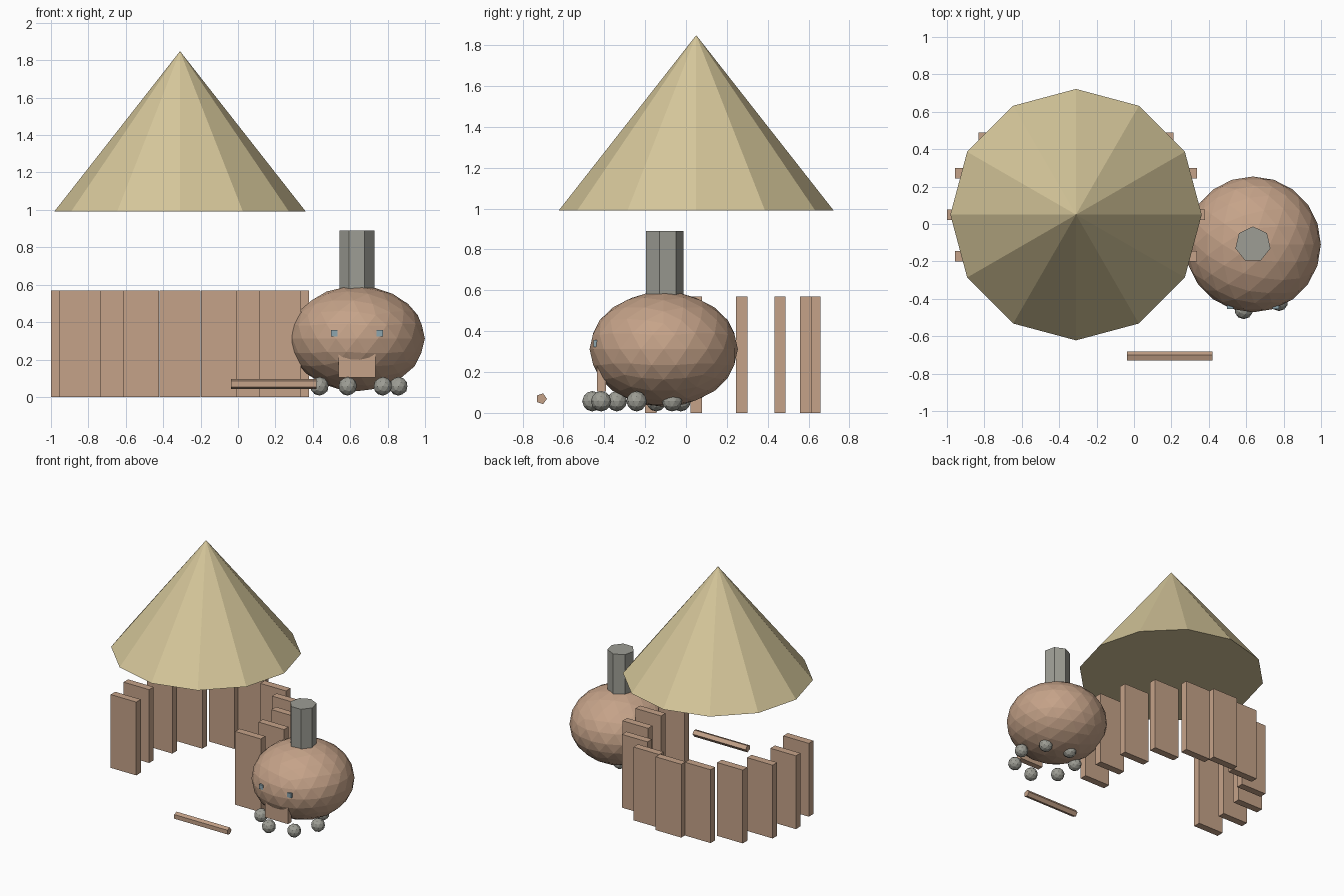
import bpy
from math import sin, cos, pi, radians

cube = bpy.data.objects.get("Cube")
if cube:
    bpy.data.objects.remove(cube, do_unlink=True)


def material(name, rgb):
    mat = bpy.data.materials.new(name)
    mat.use_nodes = True
    color = (*rgb, 1)
    mat.diffuse_color = color
    bsdf = next(n for n in mat.node_tree.nodes if n.type == 'BSDF_PRINCIPLED')
    bsdf.inputs["Base Color"].default_value = color
    return mat


clay = material("warm_clay", (0.56, 0.365, 0.25))
straw = material("straw", (0.67, 0.57, 0.325))
stone = material("grey_stone", (0.34, 0.34, 0.30))
glass = material("blue_grey_glass", (0.27, 0.38, 0.43))


def finish(name, mat, scale=None):
    obj = bpy.context.object
    obj.name = name
    obj.data.name = name
    obj.data.materials.append(mat)
    if scale:
        obj.scale = scale
    return obj


def box(name, mat, center, size):
    bpy.ops.mesh.primitive_cube_add(size=1, location=center)
    return finish(name, mat, size)


def ball(name, mat, center, radius, subdivisions, squash=1):
    bpy.ops.mesh.primitive_ico_sphere_add(
        subdivisions=subdivisions, radius=radius, location=center)
    return finish(name, mat, (1, 1, squash))


def prism(name, mat, center, radius, depth, sides, turn=0):
    bpy.ops.mesh.primitive_cylinder_add(
        vertices=sides, radius=radius, depth=depth,
        location=center, rotation=(0, turn, 0))
    return finish(name, mat)


# Hut: floating straw roof over an open ring of upright planks
hut_x, hut_y = -0.31, 0.05
bpy.ops.mesh.primitive_cone_add(
    vertices=12, radius1=0.672, radius2=0, depth=0.857,
    location=(hut_x, hut_y, 1.42))
finish("straw_roof", straw)

for i in range(-1, 10):
    a = radians(22.5 * i)
    box(f"wall_plank_{i + 2}", clay,
        (hut_x + 0.58 * cos(a), hut_y + 0.58 * sin(a), 0.285),
        (0.22, 0.056, 0.57))

# Oven: squashed faceted dome with chimney, door and two small windows
oven_x, oven_y = 0.636, -0.109
ball("oven_body", clay, (oven_x, oven_y, 0.312), 0.363, 3, 0.775)
prism("chimney", stone, (oven_x, oven_y, 0.715), 0.096, 0.35, 7)
box("oven_door", clay, (oven_x, -0.414, 0.205), (0.2, 0.045, 0.2))
for side, name in ((-1, "right"), (1, "left")):
    box(f"{name}_window", glass, (oven_x + side * 0.121, -0.436, 0.34),
        (0.035, 0.035, 0.035))

# Ring of hearth stones
for i in range(7):
    a = 2 * pi * i / 7
    ball(f"hearth_stone_{i + 1}", stone,
         (oven_x + 0.222 * cos(a), -0.242 + 0.222 * sin(a), 0.057), 0.05, 2)

# Loose stick lying in front
prism("stick", clay, (0.191, -0.708, 0.069), 0.0275, 0.458, 5, pi / 2)
